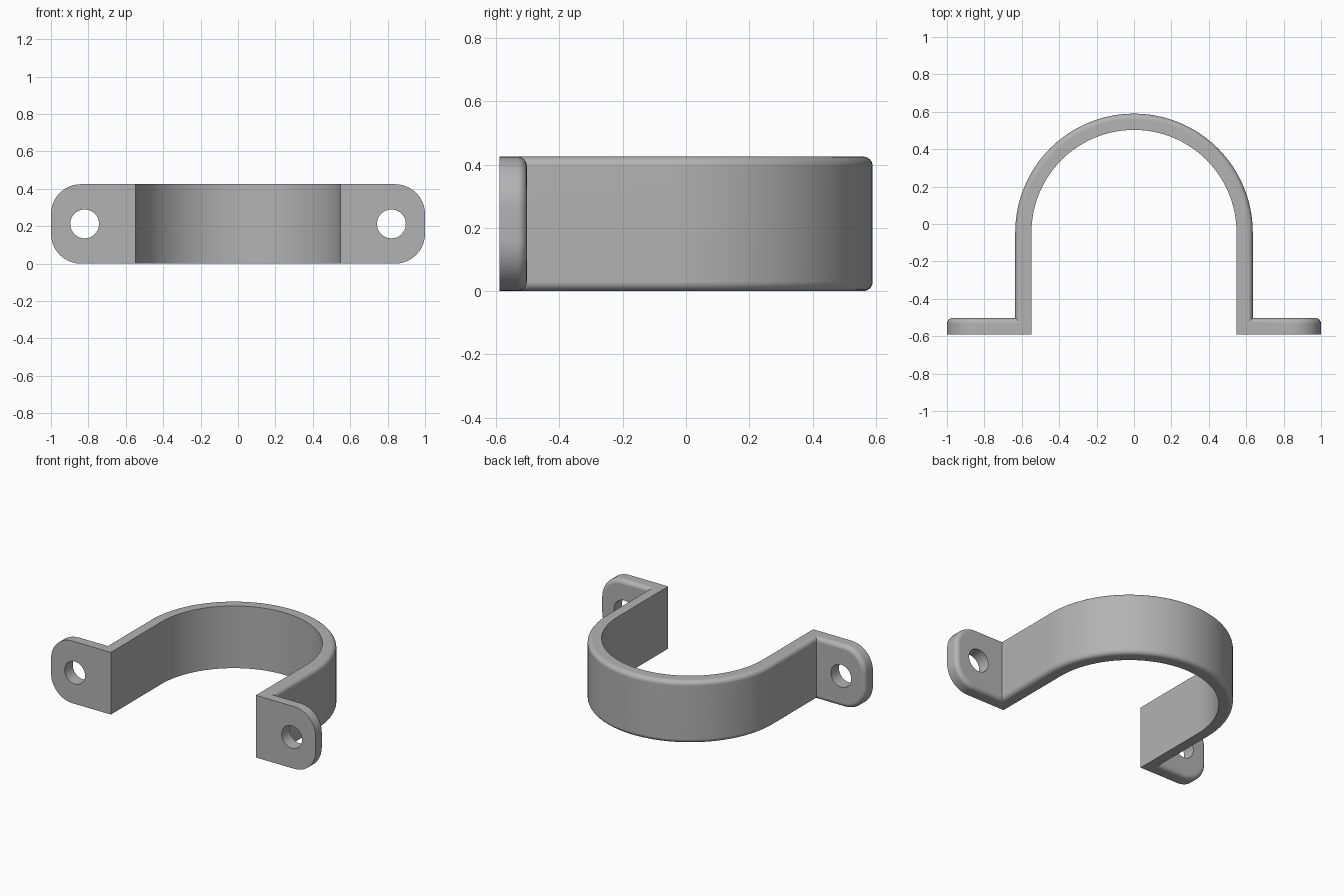
import bpy, bmesh
from math import sin, cos, pi

if "Cube" in bpy.data.objects:
    bpy.data.objects.remove(bpy.data.objects["Cube"], do_unlink=True)

HEIGHT, THICK, FILLET = 0.425, 0.087, 0.03
OUTER, FRONT_Y = 0.635, -0.59
INNER = OUTER - THICK
ARC_Y = -FRONT_Y - OUTER          # centre of the round part
CORNER = 0.16                     # rounded flange corner
HOLE_X, HOLE_R = 0.82, 0.077
ARC_STEPS, FILLET_STEPS, CORNER_STEPS = 32, 6, 10

# Edge rounding as (distance from inner face, inset from rim)
layers = [(0, 0)]
for i in range(FILLET_STEPS + 1):
    a = pi / 2 * i / FILLET_STEPS
    layers.append((THICK - FILLET + FILLET * sin(a), FILLET * (1 - cos(a))))

bm = bmesh.new()


def skin(rows):
    """Join neighbouring rows of points with quads and return the vertices."""
    verts = [[bm.verts.new(p) for p in row] for row in rows]
    for a, b in zip(verts, verts[1:]):
        for i in range(len(a) - 1):
            bm.faces.new((a[i], a[i + 1], b[i + 1], b[i]))
    return verts


# Half of the strap: quarter arc, then a straight leg mitred into the flange
section = layers + [(o, HEIGHT - d) for o, d in reversed(layers)]
section.append(section[0])
rows = []
for i in range(ARC_STEPS + 1):
    a = pi / 2 * (1 - i / ARC_STEPS)
    rows.append([((INNER + o) * cos(a), ARC_Y + (INNER + o) * sin(a), z)
                 for o, z in section])
rows.append([(INNER + o, FRONT_Y + o, z) for o, z in section])
skin(rows)

# Flange: rounded outline stacked in layers from the front to the filleted back
rows = []
for o, d in layers:
    row = [(INNER + o, FRONT_Y + o, d)]
    for centre_z, start in ((CORNER, -pi / 2), (HEIGHT - CORNER, 0)):
        for i in range(CORNER_STEPS + 1):
            a = start + pi / 2 * i / CORNER_STEPS
            row.append((1 - CORNER + (CORNER - d) * cos(a), FRONT_Y + o,
                        centre_z + (CORNER - d) * sin(a)))
    row.append((INNER + o, FRONT_Y + o, HEIGHT - d))
    rows.append(row)
flange = skin(rows)
bm.faces.new(flange[0])
bm.faces.new(flange[-1])

# Mirror the half to the other side and weld the seams
copy = bmesh.ops.duplicate(bm, geom=bm.verts[:] + bm.edges[:] + bm.faces[:])["geom"]
for v in copy:
    if isinstance(v, bmesh.types.BMVert):
        v.co.x = -v.co.x
bmesh.ops.remove_doubles(bm, verts=bm.verts[:], dist=0.0002)
bmesh.ops.recalc_face_normals(bm, faces=bm.faces[:])

mesh = bpy.data.meshes.new("pipe_clamp")
bm.to_mesh(mesh)
bm.free()
clamp = bpy.data.objects.new("pipe_clamp", mesh)
bpy.context.collection.objects.link(clamp)

# Grey metal
metal = bpy.data.materials.new("grey_metal")
metal.use_nodes = True
colour = (0.45, 0.45, 0.45, 1)
metal.diffuse_color = colour
metal.node_tree.nodes["Principled BSDF"].inputs["Base Color"].default_value = colour
mesh.materials.append(metal)

# Screw holes
bpy.context.view_layer.objects.active = clamp
for side in (-1, 1):
    bpy.ops.mesh.primitive_cylinder_add(
        vertices=48, radius=HOLE_R, depth=0.4, rotation=(pi / 2, 0, 0),
        location=(side * HOLE_X, FRONT_Y + THICK / 2, HEIGHT / 2))
    cutter = bpy.context.object
    cutter.name = "hole_cutter"
    cutter.hide_render = True
    cutter.data.materials.append(metal)
    cut = clamp.modifiers.new("screw_hole", "BOOLEAN")
    cut.operation, cut.solver, cut.object = "DIFFERENCE", "EXACT", cutter
    bpy.context.view_layer.objects.active = clamp
    bpy.ops.object.modifier_apply(modifier=cut.name)
    bpy.data.objects.remove(cutter, do_unlink=True)

# Smooth curves with crisp edges
bpy.ops.object.select_all(action="DESELECT")
clamp.select_set(True)
bpy.ops.object.shade_smooth_by_angle(angle=pi / 6)
shading = clamp.modifiers.new("even_shading", "WEIGHTED_NORMAL")
shading.keep_sharp = True
